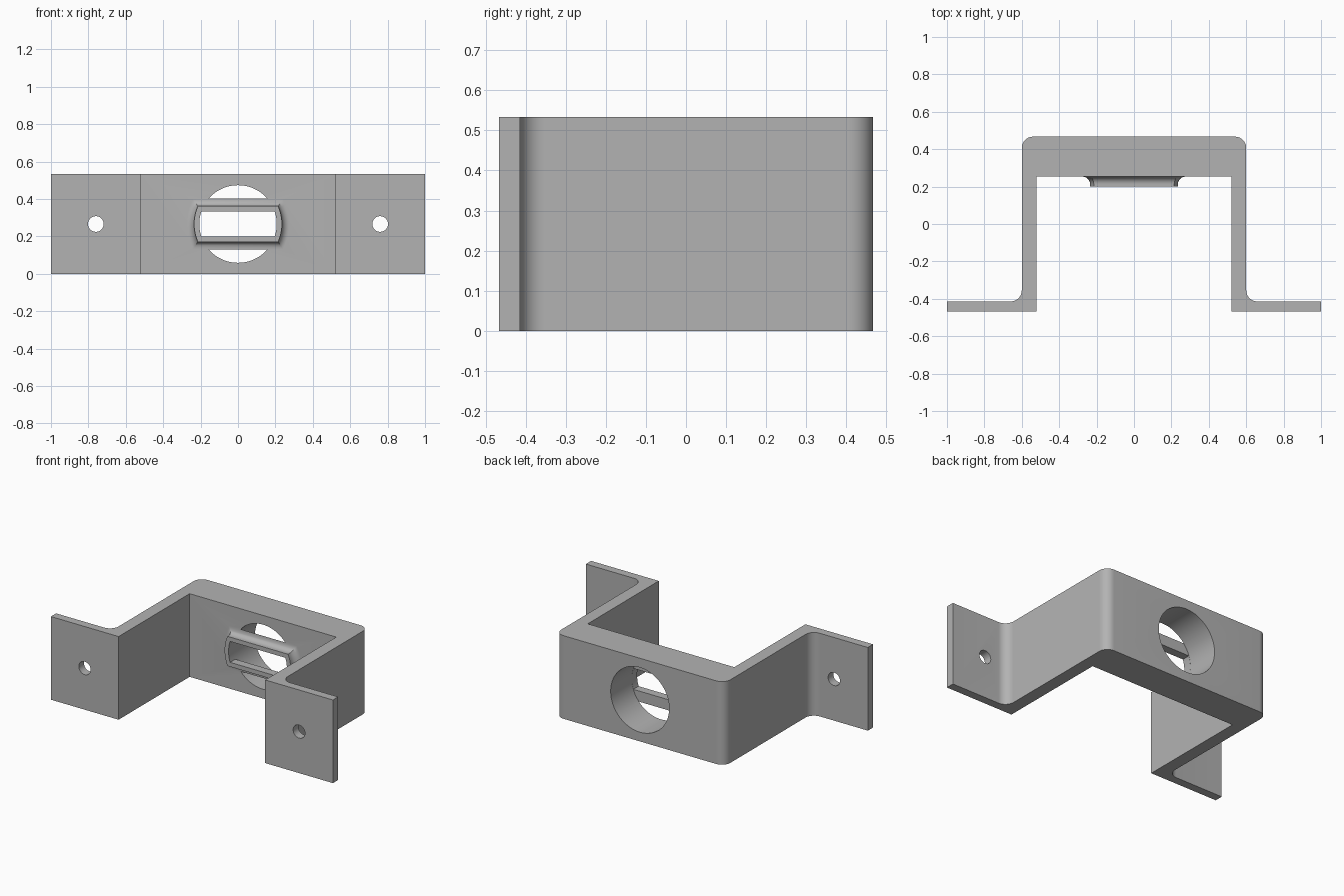
import bpy
import math
from mathutils import Vector

if "Cube" in bpy.data.objects:
    bpy.data.objects.remove(bpy.data.objects["Cube"], do_unlink=True)

HEIGHT = 0.533
MID = HEIGHT / 2
BACK, FRONT = 0.467, -0.467
WALL = 0.253      # inner face of the back wall
FLOOR = 0.253     # bottom of the round pocket
ROUND = 0.06
HOLE_R, SLOT_H = 0.207, 0.067

grey = bpy.data.materials.new("light grey")
grey.use_nodes = True
grey.diffuse_color = (0.45, 0.45, 0.45, 1)
grey.node_tree.nodes["Principled BSDF"].inputs["Base Color"].default_value = grey.diffuse_color


def loft(name, rings):
    """Closed solid skinned through rings of equal point count."""
    n = len(rings[0])
    verts = [p for ring in rings for p in ring]
    faces = [list(range(n))[::-1], [len(verts) - n + i for i in range(n)]]
    for k in range(len(rings) - 1):
        for i in range(n):
            j = (i + 1) % n
            faces.append([k * n + i, k * n + j, k * n + n + j, k * n + n + i])
    mesh = bpy.data.meshes.new(name)
    mesh.from_pydata(verts, [], faces)
    mesh.materials.append(grey)
    obj = bpy.data.objects.new(name, mesh)
    bpy.context.collection.objects.link(obj)
    bpy.context.view_layer.objects.active = obj
    bpy.ops.object.select_all(action="DESELECT")
    obj.select_set(True)
    bpy.ops.object.mode_set(mode="EDIT")
    bpy.ops.mesh.select_all(action="SELECT")
    bpy.ops.mesh.normals_make_consistent(inside=False)
    bpy.ops.object.mode_set(mode="OBJECT")
    return obj


def arc(cx, cy, r, start, end, steps=10):
    angles = [math.radians(start + (end - start) * i / steps) for i in range(steps + 1)]
    return [(cx + r * math.cos(a), cy + r * math.sin(a)) for a in angles]


def slot_ring(offset, y):
    """Slot outline with flat top and bottom and bowed ends."""
    r, h = HOLE_R + offset, SLOT_H + offset
    a = math.degrees(math.asin(h / r))
    outline = arc(0, MID, r, -a, a) + arc(0, MID, r, 180 - a, 180 + a)
    return [(x, y, z) for x, z in outline]


def circle_ring(x, r, y, steps):
    return [(px, y, pz) for px, pz in arc(x, MID, r, 0, 360, steps)[:-1]]


def combine(target, tool, operation):
    mod = target.modifiers.new(tool.name, "BOOLEAN")
    mod.object, mod.operation, mod.solver = tool, operation, "EXACT"
    bpy.context.view_layer.objects.active = target
    bpy.ops.object.modifier_apply(modifier=mod.name)
    bpy.data.objects.remove(tool, do_unlink=True)


# Bent strap: half profile, mirrored, extruded upward
flange = FRONT + 0.053
half = [(0.52, WALL), (0.52, FRONT), (1, FRONT), (1, flange)]
half += arc(0.6 + ROUND, flange + ROUND, ROUND, 270, 180)
half += arc(0.6 - ROUND, BACK - ROUND, ROUND, 0, 90)
profile = half + [(-x, y) for x, y in reversed(half)]
bracket = loft("bracket", [[(x, y, z) for x, y in profile] for z in (0, HEIGHT)])

# Raised collar with a concave flare where it meets the wall
lip, flare = 0.028, 0.04
rings = [slot_ring(lip + flare, WALL + 0.02)]
for c, s in arc(0, 0, flare, 90, 0, 8):
    rings.append(slot_ring(lip + flare - c, WALL - flare + s))
rings.append(slot_ring(lip, 0.2))
combine(bracket, loft("collar", rings), "UNION")

# Round pocket from the back, slot through the collar, screw holes
combine(bracket, loft("pocket", [circle_ring(0, HOLE_R + 0.0005, y, 64) for y in (FLOOR, BACK + 0.1)]), "DIFFERENCE")
combine(bracket, loft("slot", [slot_ring(0, y) for y in (0.1, FLOOR + 0.05)]), "DIFFERENCE")
for side in (-1, 1):
    hole = [circle_ring(side * 0.76, 0.042, y, 32) for y in (FRONT - 0.1, flange + 0.1)]
    combine(bracket, loft("screw_hole", hole), "DIFFERENCE")

bpy.ops.object.select_all(action="DESELECT")
bracket.select_set(True)
bpy.context.view_layer.objects.active = bracket
bpy.ops.object.shade_smooth_by_angle(angle=math.radians(30))
